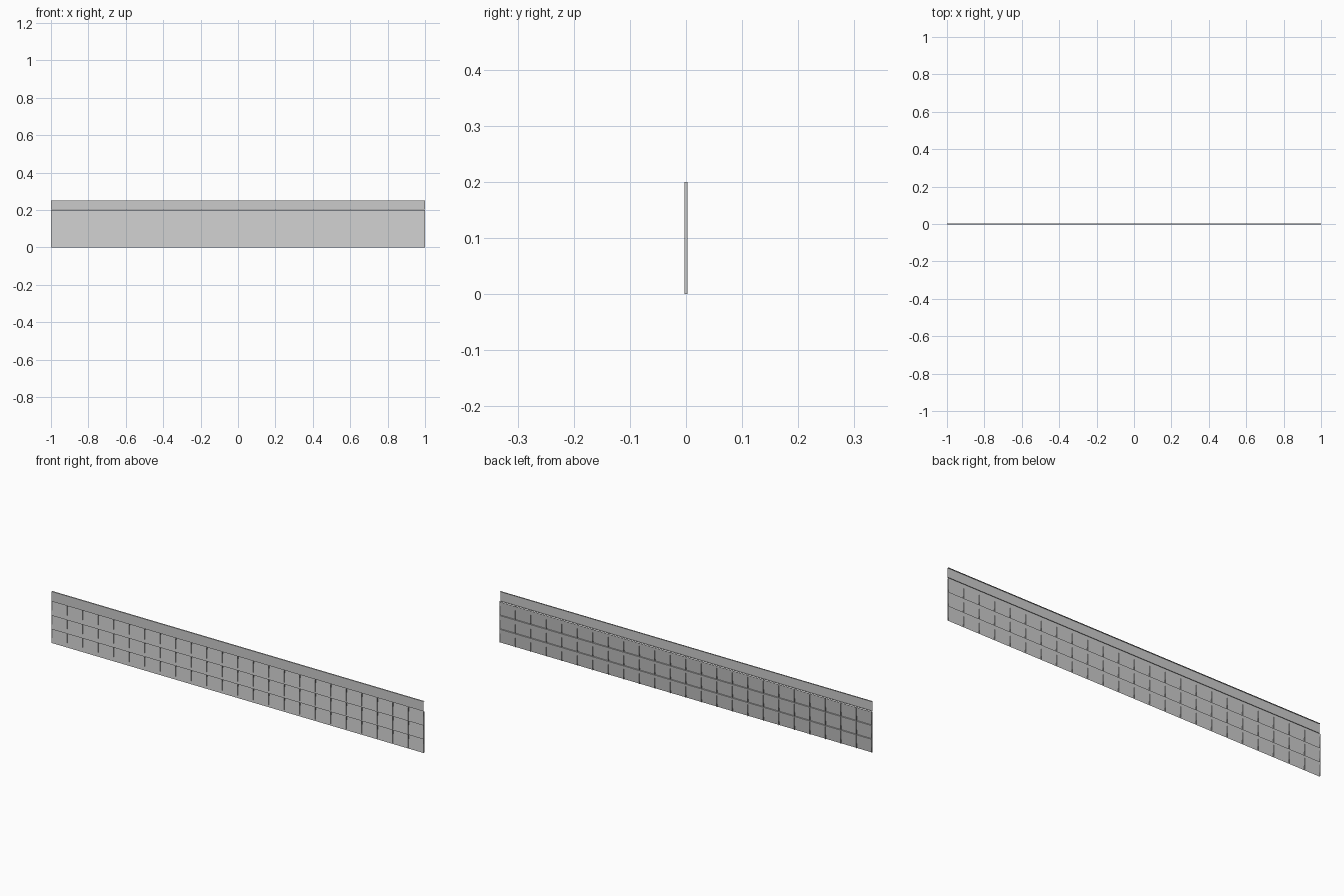
import bpy, bmesh

if "Cube" in bpy.data.objects:
    bpy.data.objects.remove(bpy.data.objects["Cube"])

L = 1.0        # half length
D = 0.003      # half depth
ROWS, BAYS = 3, 24
WALL_H, TOP_H = 0.2, 0.25


def finish(name, bm):
    me = bpy.data.meshes.new(name)
    bm.to_mesh(me)
    bm.free()
    ob = bpy.data.objects.new(name, me)
    bpy.context.collection.objects.link(ob)
    return ob


def sheet(name, profile):
    """Sweep an open (y, z) profile along the full length as a thin sheet."""
    bm = bmesh.new()
    ends = [[bm.verts.new((x, y, z)) for y, z in profile] for x in (-L, L)]
    for i in range(len(profile) - 1):
        bm.faces.new((ends[0][i], ends[1][i], ends[1][i + 1], ends[0][i + 1]))
    return finish(name, bm)


# Lapped boards: each leans back towards its top, with a ledge to the next
step = WALL_H / ROWS
boards = []
for r in range(ROWS):
    boards += [(-D, r * step), (D, (r + 1) * step)]
sheet("lapped_boards", boards)

# Top rail: channel open at the back
sheet("top_rail", [(D, WALL_H + 0.002), (-D, WALL_H + 0.002), (-D, TOP_H), (D, TOP_H)])

# Upright ribs, thin plates across the depth
bm = bmesh.new()
for i in range(BAYS + 1):
    x = -L + 2 * L * i / BAYS
    bm.faces.new([bm.verts.new((x, y, z)) for y, z in
                  ((-D, 0), (D, 0), (D, WALL_H), (-D, WALL_H))])
finish("upright_ribs", bm)
